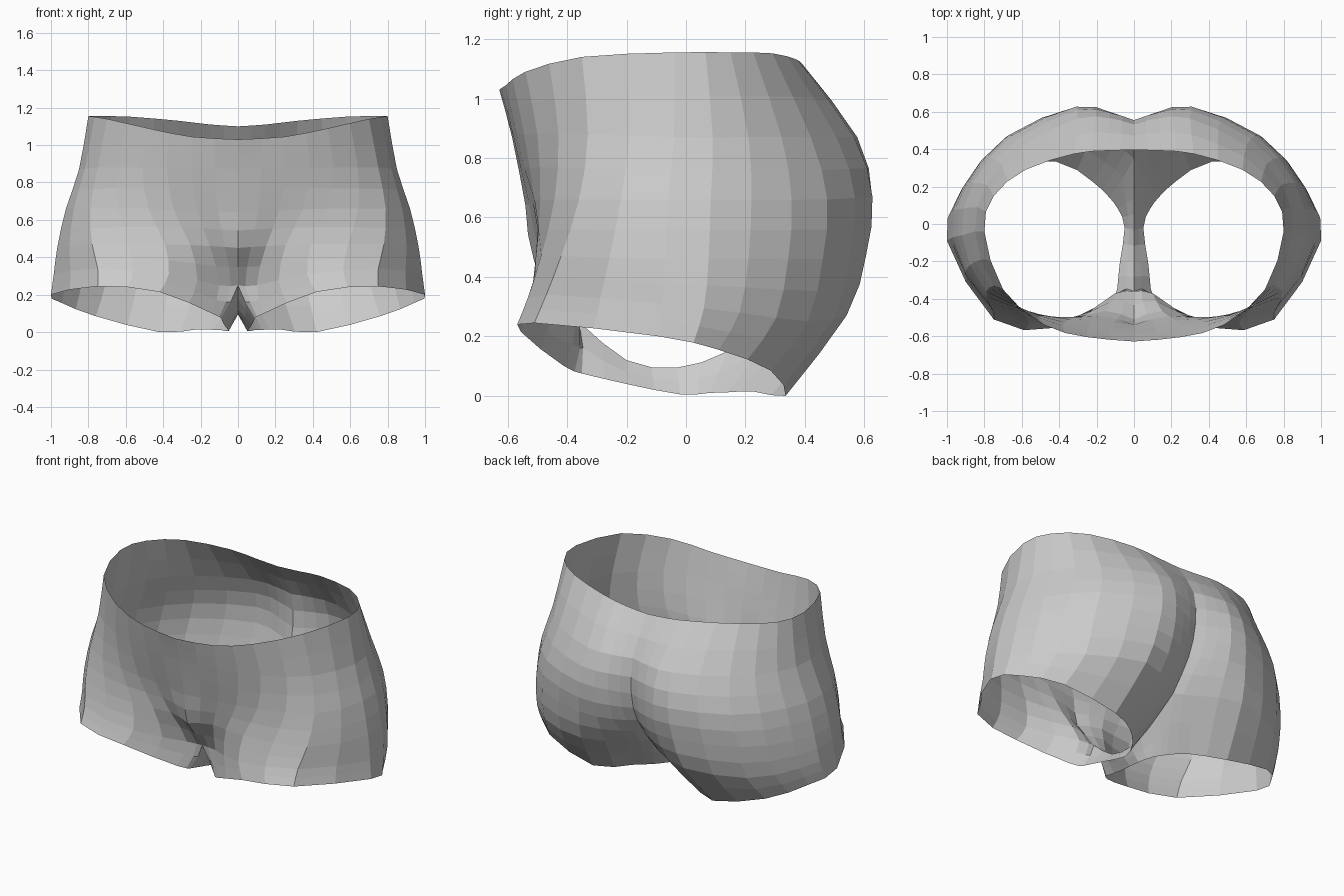
import bpy, bmesh
from mathutils import Vector

# Half rows on the +x side, each running centre front -> side -> centre back
waist = [(0, -.628, 1.03), (.25, -.605, 1.045), (.48, -.54, 1.09), (.70, -.35, 1.14), (.80, -.04, 1.155),
         (.75, .15, 1.155), (.58, .29, 1.152), (.32, .375, 1.13), (.15, .392, 1.11), (0, .395, 1.10)]
belly = [(0, -.585, .87), (.25, -.57, .88), (.51, -.50, .88), (.75, -.33, .88), (.85, -.04, .87),
         (.79, .21, .87), (.60, .42, .87), (.30, .565, .87), (.13, .565, .87), (0, .535, .87)]
hip = [(0, -.54, .64), (.22, -.515, .65), (.48, -.49, .66), (.79, -.36, .66), (.92, -.06, .66),
       (.86, .22, .66), (.65, .475, .66), (.31, .627, .67), (.13, .60, .66), (0, .55, .65)]
seat = [(0, -.51, .45), (.15, -.465, .46), (.39, -.505, .47), (.78, -.42, .47), (.965, -.07, .46),
        (.90, .21, .46), (.69, .46, .46), (.33, .605, .47), (.12, .56, .46), (0, .49, .46)]
thigh = [(0, -.36, .25), (.10, -.37, .25), (.37, -.525, .31), (.75, -.47, .34), (.985, -.08, .31),
         (.925, .18, .28), (.71, .41, .25), (.36, .54, .27), (.11, .43, .27), (0, .35, .28)]
hem = [(.09, -.35, .075), (.14, -.41, .10), (.42, -.555, .215), (.75, -.51, .245), (1, -.09, .20),
       (.94, .11, .155), (.76, .285, .085), (.42, .335, 0), (.22, .225, .015), (.13, .14, .012)]
# Under-crotch seam and inner hem, running back -> front
crotch = [(0, .14, .15), (0, -.03, .095), (0, -.2, .12)]
inner_hem = [(.085, .08, .01), (.05, -.02, .005), (.075, -.2, .04)]


def smooth(points):
    """Insert one spline midpoint between each pair of points."""
    p = [Vector(q) for q in points]
    p = [2 * p[0] - p[1]] + p + [2 * p[-1] - p[-2]]
    out = []
    for i in range(1, len(p) - 2):
        out += [p[i], (9 * (p[i] + p[i + 1]) - p[i - 1] - p[i + 2]) / 16]
    return out + [p[-2]]


# Refine around and then down, keeping the end columns on the centre line
rows = [smooth(r) for r in (waist, belly, hip, seat, thigh, hem)]
columns = [smooth(c) for c in zip(*rows)]
grid = [list(r) for r in zip(*columns)]
split = 8                                   # grid row where the leg opens
for r in grid[:split + 1]:
    r[0].x = r[-1].x = 0
    for v in r:
        v.x = max(v.x, 0)

# Close the leg rings with the crotch points
top = smooth([thigh[-1]] + crotch + [thigh[0]])[1:-1]
low = smooth([hem[-1]] + inner_hem + [hem[0]])[1:-1]
for k, t in enumerate((0, .5, 1)):
    grid[split + k] += [a.lerp(b, t) for a, b in zip(top, low)]

bm = bmesh.new()
verts = [[bm.verts.new(v) for v in r] for r in grid]
for i in range(len(verts) - 1):
    a, b = verts[i], verts[i + 1]
    n = len(a) if i >= split else len(columns) - 1
    for j in range(n):
        k = (j + 1) % len(a)
        bm.faces.new((a[j], b[j], b[k], a[k]))
bmesh.ops.recalc_face_normals(bm, faces=bm.faces)

# Shorts: half shell mirrored across the centre seam
mesh = bpy.data.meshes.new("shorts")
bm.to_mesh(mesh)
bm.free()
shorts = bpy.data.objects.new("shorts", mesh)
bpy.context.collection.objects.link(shorts)
mirror = shorts.modifiers.new("mirror", 'MIRROR')
mirror.merge_threshold = .001
